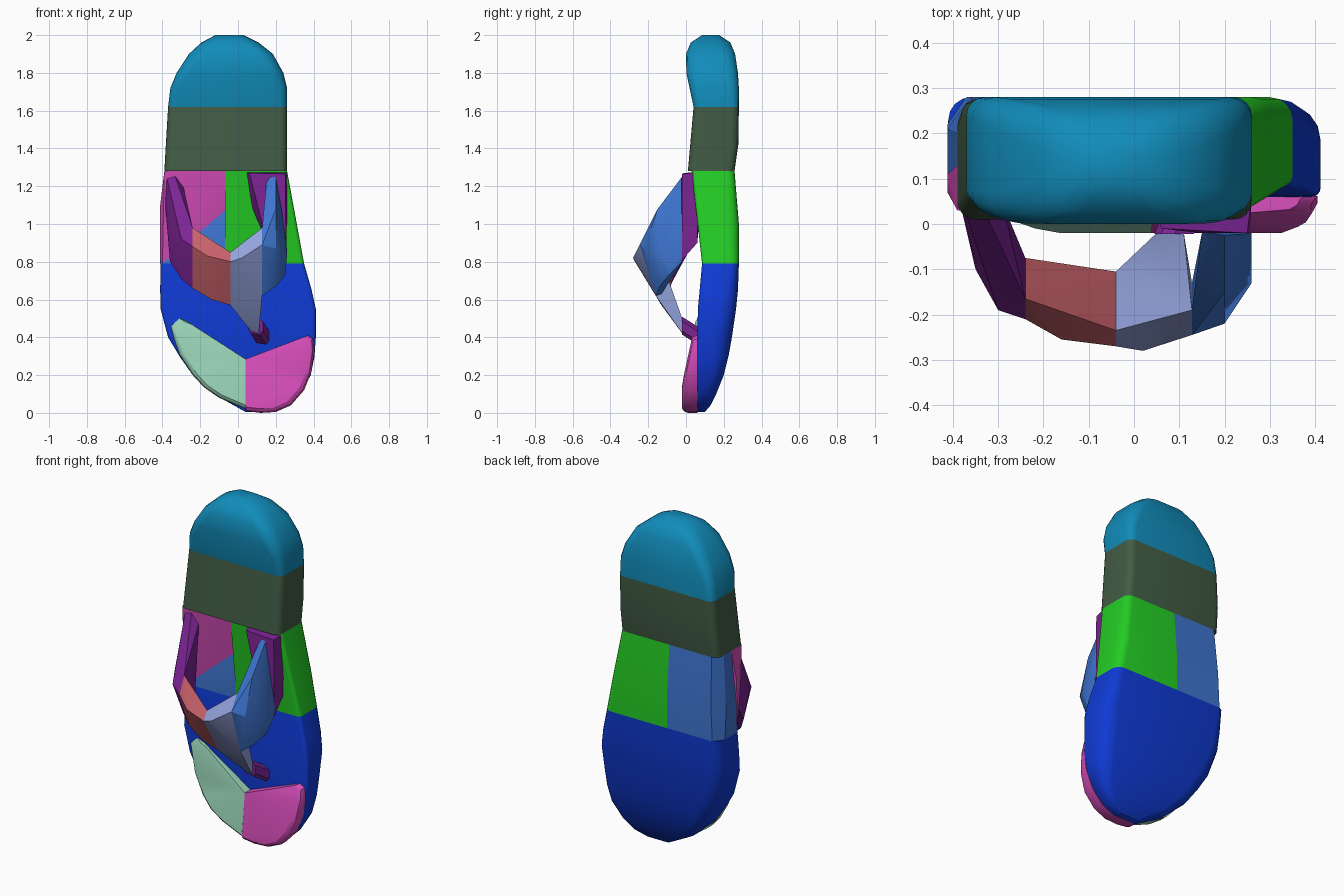
import bpy, bmesh, math

cube = bpy.data.objects.get("Cube")
if cube:
    bpy.data.objects.remove(cube, do_unlink=True)


def material(name, srgb):
    col = [((c / 255 + 0.055) / 1.055) ** 2.4 for c in srgb] + [1.0]
    m = bpy.data.materials.new(name)
    m.use_nodes = True
    m.diffuse_color = col
    bsdf = m.node_tree.nodes["Principled BSDF"]
    bsdf.inputs["Base Color"].default_value = col
    bsdf.inputs["Roughness"].default_value = 0.7
    return m


teal = material("teal", (17, 140, 186))
dark_green = material("dark green", (66, 92, 68))
green = material("green", (36, 205, 36))
magenta = material("magenta", (217, 78, 188))
blue = material("blue", (15, 58, 212))
mid_blue = material("mid blue", (62, 117, 208))
mint = material("mint", (152, 210, 182))
purple = material("purple", (124, 36, 148))
salmon = material("salmon", (200, 97, 106))
lavender = material("lavender", (148, 163, 220))


def hull(name, pts, mat, angle=30):
    """Solid convex piece wrapped around a few guide points."""
    bm = bmesh.new()
    for p in pts:
        bm.verts.new(p)
    bmesh.ops.remove_doubles(bm, verts=bm.verts, dist=0.002)
    res = bmesh.ops.convex_hull(bm, input=bm.verts)
    loose = {v for v in res["geom_interior"] + res["geom_unused"]
             if isinstance(v, bmesh.types.BMVert)}
    bmesh.ops.delete(bm, geom=list(loose), context='VERTS')
    bmesh.ops.dissolve_limit(bm, angle_limit=math.radians(1),
                             verts=bm.verts, edges=bm.edges)
    bmesh.ops.recalc_face_normals(bm, faces=bm.faces)
    me = bpy.data.meshes.new(name)
    bm.to_mesh(me)
    bm.free()
    me.materials.append(mat)
    ob = bpy.data.objects.new(name, me)
    bpy.context.collection.objects.link(ob)
    bpy.ops.object.select_all(action='DESELECT')
    ob.select_set(True)
    bpy.context.view_layer.objects.active = ob
    bpy.ops.object.shade_smooth_by_angle(angle=math.radians(angle))
    return ob


def ring(z, x0, x1, y0, y1, front=0.02, back=0.06):
    """Horizontal rounded-rectangle section."""
    pts = []
    for x, y, sx, sy, r in ((x0, y0, 1, 1, front), (x1, y0, -1, 1, front),
                            (x1, y1, -1, -1, back), (x0, y1, 1, -1, back)):
        r = min(r, (y1 - y0) / 2, (x1 - x0) / 2)
        for k in range(5):
            a = math.pi / 8 * k
            pts.append((x + sx * r * (1 - math.cos(a)),
                        y + sy * r * (1 - math.sin(a)), z))
    return pts


def rings(*rows):
    return [p for row in rows for p in ring(*row)]


# Heel end of the sole
hull("heel_tip", rings(
    (1.62, -0.37, 0.26, 0.04, 0.28, 0.04, 0.04),
    (1.72, -0.358, 0.26, 0.02, 0.28, 0.05, 0.05),
    (1.80, -0.325, 0.24, 0.002, 0.275, 0.07, 0.06),
    (1.90, -0.26, 0.185, 0.0, 0.26, 0.08, 0.07),
    (1.96, -0.195, 0.11, 0.025, 0.235, 0.08, 0.08),
    (2.0, -0.12, 0.03, 0.085, 0.175, 0.04, 0.04)), teal, 40)
hull("heel_band", rings(
    (1.28, -0.39, 0.26, 0.01, 0.257, 0.04, 0.04),
    (1.42, -0.382, 0.26, 0.022, 0.277, 0.04, 0.04),
    (1.62, -0.37, 0.26, 0.04, 0.28, 0.04, 0.04)), dark_green)

# Arch of the sole, split along its length
SPLIT = -0.07
hull("arch_left",
     [(SPLIT, 0.085, 0.79), (SPLIT, 0.28, 0.79), (SPLIT, 0.28, 1.0),
      (SPLIT, 0.03, 1.28), (SPLIT, 0.257, 1.28)]
     + [p for p in rings((0.79, -0.2, 0.35, 0.085, 0.28, 0.02, 0.05),
                         (1.0, -0.2, 0.31, 0.06, 0.28, 0.02, 0.05),
                         (1.28, -0.2, 0.26, 0.03, 0.257, 0.02, 0.04))
        if p[0] > SPLIT], green)
hull("arch_right",
     [(SPLIT, 0.085, 0.79), (SPLIT, 0.28, 0.79), (SPLIT, 0.28, 1.0),
      (SPLIT, 0.07, 1.07), (SPLIT, 0.13, 1.28), (SPLIT, 0.257, 1.28),
      (-0.40, 0.085, 0.79), (-0.412, 0.11, 0.79), (-0.412, 0.22, 0.79),
      (-0.37, 0.28, 0.79), (-0.412, 0.21, 0.95), (-0.412, 0.11, 0.95),
      (-0.36, 0.28, 1.0), (-0.39, 0.13, 1.28), (-0.39, 0.20, 1.28),
      (-0.35, 0.257, 1.28)], mid_blue)
hull("arch_right_front",
     [(SPLIT, 0.07, 1.07), (SPLIT, 0.13, 1.28), (SPLIT, 0.03, 1.28),
      (-0.40, 0.085, 0.79), (-0.412, 0.105, 0.82), (-0.412, 0.11, 1.1),
      (-0.412, 0.07, 1.1), (-0.39, 0.13, 1.28), (-0.39, 0.03, 1.28)], magenta)

# Front half of the sole
hull("front_sole", rings(
    (0.005, 0.04, 0.2, 0.06, 0.10, 0.005, 0.03),
    (0.04, -0.02, 0.27, 0.06, 0.13, 0.005, 0.05),
    (0.10, -0.13, 0.33, 0.06, 0.16, 0.005, 0.07),
    (0.20, -0.24, 0.385, 0.06, 0.20, 0.01, 0.08),
    (0.30, -0.31, 0.405, 0.06, 0.225, 0.01, 0.09),
    (0.40, -0.37, 0.412, 0.06, 0.243, 0.02, 0.09),
    (0.55, -0.41, 0.412, 0.063, 0.265, 0.02, 0.08),
    (0.65, -0.412, 0.39, 0.072, 0.275, 0.02, 0.07),
    (0.79, -0.41, 0.35, 0.085, 0.28, 0.02, 0.05)), blue, 35)


# Raised toe pads, rounded away from the seam they share
def toe_pad(name, outline, mat):
    pts = []
    for x, z in outline:
        f = -0.02 + max(0, z - 0.15) * 0.2
        pts += [(x, 0.062, z), (x, min(0.06, f + 0.03), z),
                (0.04 + (x - 0.04) * 0.97, min(0.06, f + 0.01),
                 0.28 + (z - 0.28) * 0.97),
                (0.04 + (x - 0.04) * 0.92, f, 0.28 + (z - 0.28) * 0.92)]
    hull(name, pts, mat)


toe_pad("toe_pad_right", [(0.04, 0.285), (0.04, 0.02), (-0.10, 0.08), (-0.18, 0.135),
                          (-0.24, 0.2), (-0.31, 0.31), (-0.34, 0.4), (-0.355, 0.46),
                          (-0.31, 0.5), (-0.27, 0.485)], mint)
toe_pad("toe_pad_left", [(0.04, 0.285), (0.04, 0.01), (0.12, 0.0), (0.2, 0.005),
                         (0.28, 0.04), (0.35, 0.12), (0.39, 0.22), (0.405, 0.33),
                         (0.40, 0.39), (0.37, 0.41)], magenta)

# Strap cross-sections where neighbouring pieces meet
sec_right = [(-0.24, -0.165, 0.98), (-0.24, -0.21, 0.88),
             (-0.24, -0.12, 0.66), (-0.24, -0.075, 0.69)]
sec_mid = [(-0.04, -0.235, 0.85), (-0.04, -0.27, 0.80),
           (-0.04, -0.13, 0.57), (-0.04, -0.105, 0.60)]
sec_left = [(0.128, -0.19, 0.98), (0.128, -0.245, 0.89),
            (0.128, -0.16, 0.62), (0.128, -0.13, 0.63)]

# Strap running from the right edge over the foot to the toe post
hull("strap_right", sec_right + [
    (-0.38, 0.05, 1.26), (-0.34, 0.05, 1.275), (-0.29, 0.045, 1.2),
    (-0.385, 0.05, 1.1), (-0.37, 0.05, 0.92), (-0.36, -0.03, 0.80),
    (-0.30, -0.09, 0.71), (-0.35, -0.1, 0.95), (-0.30, -0.19, 0.92)], purple)
hull("strap_right_front", sec_right + sec_mid + [
    (-0.16, -0.255, 0.83), (-0.14, -0.13, 0.60)], salmon)
hull("strap_centre", sec_mid + sec_left + [
    (0.02, -0.28, 0.82), (0.05, -0.02, 0.46), (0.07, -0.02, 0.43),
    (0.11, -0.02, 0.42), (0.11, -0.02, 0.50)], lavender)
hull("strap_left_front", sec_left + [
    (0.15, -0.02, 1.22), (0.17, -0.02, 1.25), (0.20, -0.025, 1.245),
    (0.235, -0.04, 1.05), (0.26, -0.02, 0.86), (0.25, -0.02, 0.80),
    (0.26, -0.13, 0.84), (0.25, -0.09, 0.73), (0.20, -0.22, 0.87),
    (0.20, -0.14, 0.67), (0.20, -0.15, 1.08)], mid_blue)
hull("strap_left", [
    (0.04, 0.055, 1.275), (0.26, 0.06, 1.275), (0.25, -0.02, 1.265),
    (0.06, -0.01, 1.27), (0.07, 0.06, 1.1), (0.13, 0.065, 0.96),
    (0.255, 0.06, 0.90), (0.26, 0.06, 1.1), (0.255, -0.02, 0.81),
    (0.16, -0.02, 0.88), (0.15, -0.02, 1.24)], purple)

# Toe post between strap and sole
hull("toe_post", [(x + dx, y, z + dz)
                  for x, y, z in ((0.09, -0.022, 0.465), (0.125, 0.065, 0.41))
                  for dx, dz in ((-0.045, 0), (-0.025, -0.042), (0.025, -0.05),
                                 (0.042, -0.03), (0.042, 0.02), (0.0, 0.045),
                                 (-0.03, 0.035))], purple)
